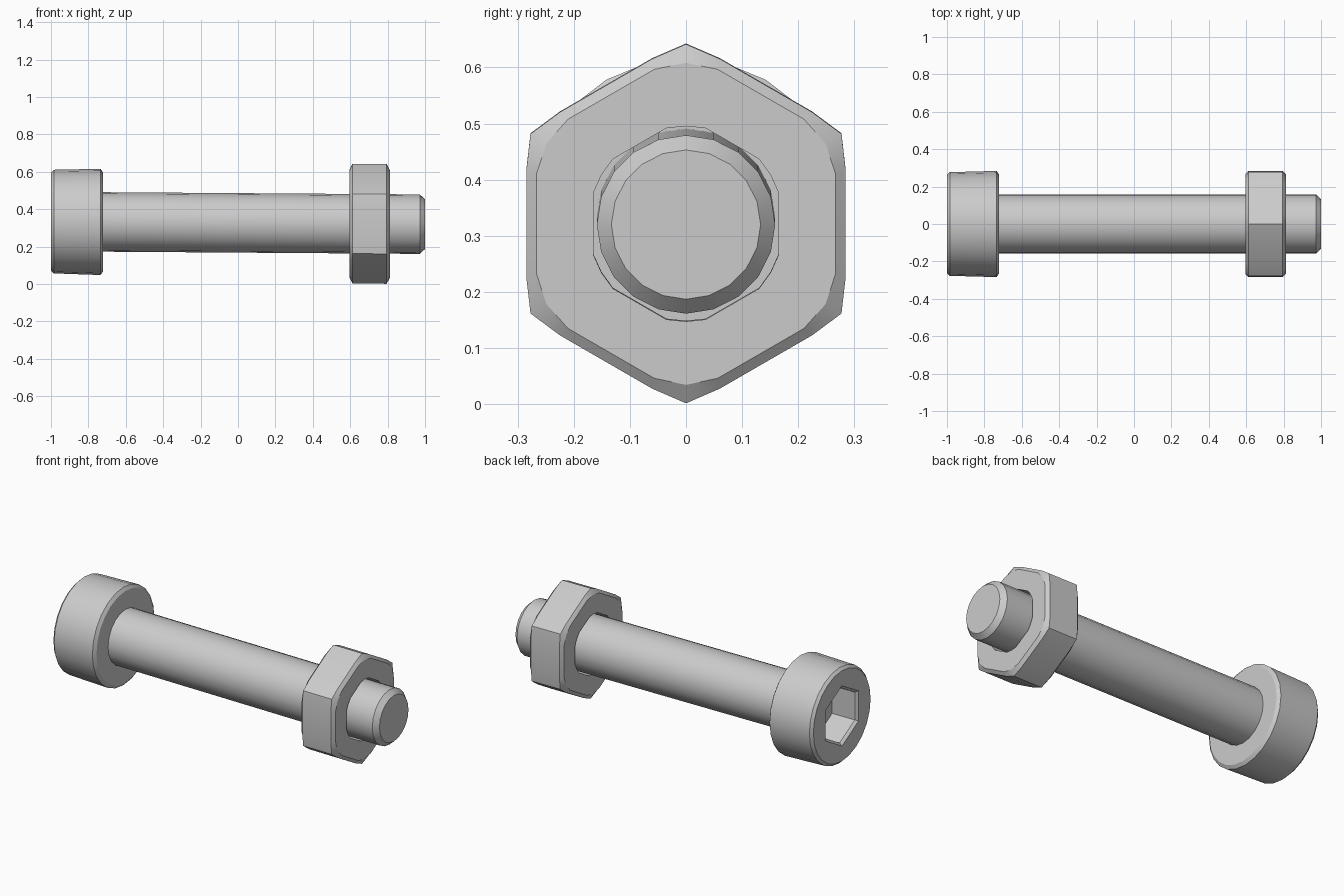
import bpy
import bmesh
import math
from mathutils import Vector

if "Cube" in bpy.data.objects:
    bpy.data.objects.remove(bpy.data.objects["Cube"], do_unlink=True)

# One plain steel colour
steel = bpy.data.materials.new("grey_steel")
steel.use_nodes = True
GREY = (0.6, 0.6, 0.6, 1)
steel.diffuse_color = GREY
steel.node_tree.nodes["Principled BSDF"].inputs["Base Color"].default_value = GREY

TILT = -0.007      # the bolt leans very slightly down towards its tip
MID_Z = 0.327


def circle(radius):
    return lambda a: radius


def hexagon(corner):
    """Polar radius of a hexagon with a corner pointing up."""
    def polar(a):
        off = (a + math.pi / 6) % (math.pi / 3) - math.pi / 6
        return corner * math.cos(math.pi / 6) / math.cos(math.pi / 6 - abs(off))
    return polar


def worn_hexagon(corner, side):
    """Hexagon with softened corners, drawn with three points per corner."""
    def polar(a):
        off = (a + math.pi / 6) % (math.pi / 3) - math.pi / 6
        return corner if abs(off) < 0.01 else side
    return polar


def loft(name, sections, angles, closed=False):
    """Skin rings set along x; capped at both ends unless closed into a tube."""
    bm = bmesh.new()
    rings = []
    for x, polar in sections:
        rings.append([bm.verts.new(Vector((x, polar(a) * math.sin(a),
                                           MID_Z + TILT * x + polar(a) * math.cos(a))))
                      for a in angles])
    pairs = list(zip(rings, rings[1:]))
    if closed:
        pairs.append((rings[-1], rings[0]))
    else:
        bm.faces.new(rings[0])
        bm.faces.new(rings[-1])
    n = len(angles)
    for r, s in pairs:
        for i in range(n):
            j = (i + 1) % n
            bm.faces.new((r[i], r[j], s[j], s[i]))
    bmesh.ops.recalc_face_normals(bm, faces=bm.faces)
    mesh = bpy.data.meshes.new(name)
    bm.to_mesh(mesh)
    bm.free()
    mesh.materials.append(steel)
    obj = bpy.data.objects.new(name, mesh)
    bpy.context.collection.objects.link(obj)
    return obj


def even(count):
    return [math.tau * i / count for i in range(count)]


# Shank with a chamfered tip
shank = loft("shank", [(-0.74, circle(0.159)), (0.972, circle(0.159)),
                       (1.0, circle(0.133))], even(20))

# Cylindrical head with a hexagonal key socket in its outer end
head = loft("head", [(-0.84, hexagon(0.16)), (-0.985, hexagon(0.16)),
                     (-1.0, hexagon(0.175)), (-1.0, circle(0.262)),
                     (-0.985, circle(0.277)), (-0.735, circle(0.284)),
                     (-0.722, circle(0.265))], even(24))

# Hexagonal nut with chamfered corners and a clear bore
nut_angles = [math.pi / 3 * k + d for k in range(6) for d in (-0.202, 0, 0.202)]
nut = loft("nut", [(0.595, circle(0.174)), (0.595, worn_hexagon(0.287, 0.281)),
                   (0.612, worn_hexagon(0.32, 0.3)), (0.795, worn_hexagon(0.32, 0.3)),
                   (0.812, worn_hexagon(0.287, 0.281)), (0.812, circle(0.174))],
           nut_angles, closed=True)

# Smooth round walls, crisp edges
bpy.ops.object.select_all(action="DESELECT")
for part in (shank, head, nut):
    part.select_set(True)
bpy.context.view_layer.objects.active = shank
bpy.ops.object.shade_smooth_by_angle(angle=math.radians(30))
